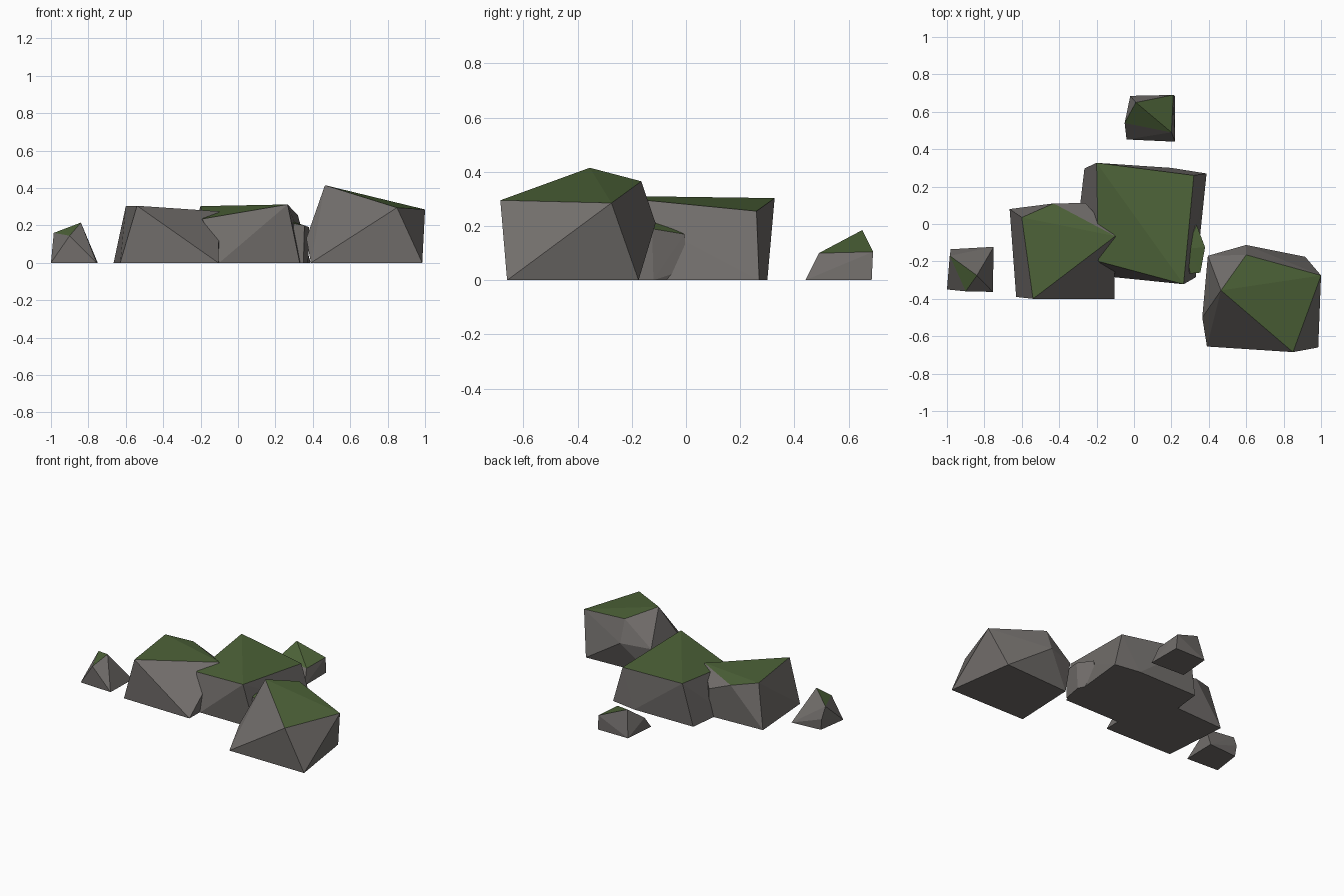
import bpy, bmesh


def material(name, rgb):
    m = bpy.data.materials.new(name)
    m.diffuse_color = (*rgb, 1)
    return m


STONE = material("grey_stone", (0.17, 0.158, 0.15))
MOSS = material("green_moss", (0.075, 0.125, 0.04))


def rock(name, top, base, moss_slope=0.75):
    """Faceted boulder: hull of its corner points, mossy where it faces up."""
    bm = bmesh.new()
    for p in top:
        bm.verts.new(p)
    for x, y in base:
        bm.verts.new((x, y, 0))
    bmesh.ops.convex_hull(bm, input=bm.verts[:])
    loose = [v for v in bm.verts if not v.link_faces]
    bmesh.ops.delete(bm, geom=loose, context='VERTS')
    bmesh.ops.recalc_face_normals(bm, faces=bm.faces[:])
    bm.normal_update()
    for f in bm.faces:
        f.material_index = int(f.normal.z > moss_slope)
        f.smooth = False
    me = bpy.data.meshes.new(name)
    bm.to_mesh(me)
    bm.free()
    me.materials.append(STONE)
    me.materials.append(MOSS)
    ob = bpy.data.objects.new(name, me)
    bpy.context.collection.objects.link(ob)
    return ob


# Tall boulder on the right
rock("tall_boulder",
     [(0.465, -0.355, 0.415), (0.60, -0.165, 0.365), (1.0, -0.275, 0.285),
      (0.85, -0.685, 0.295), (0.60, -0.112, 0.21), (0.365, -0.50, 0.13),
      (0.395, -0.17, 0.20)],
     [(0.39, -0.655), (0.985, -0.66), (0.915, -0.175), (0.41, -0.20)])

# Wide flat boulder in the middle
rock("middle_boulder",
     [(-0.20, 0.327, 0.303), (0.32, 0.26, 0.255), (0.265, -0.322, 0.312),
      (-0.19, -0.20, 0.235)],
     [(0.33, -0.285), (0.388, 0.27), (0.20, 0.30), (-0.265, 0.297),
      (-0.30, 0.0), (-0.10, -0.285)])

# Flat boulder leaning on the left
rock("left_boulder",
     [(-0.60, 0.035, 0.303), (-0.43, 0.11, 0.27), (-0.26, 0.112, 0.20),
      (-0.10, -0.065, 0.275), (-0.54, -0.40, 0.305)],
     [(-0.665, 0.08), (-0.63, -0.39), (-0.105, -0.40), (-0.25, 0.10),
      (-0.10, -0.10)])

# Small stone wedged between the middle and tall boulders
rock("wedged_stone",
     [(0.28, -0.13, 0.225), (0.335, -0.005, 0.17), (0.38, -0.125, 0.19),
      (0.355, -0.26, 0.20), (0.30, -0.265, 0.21), (0.33, 0.0, 0.04)],
     [(0.26, -0.25), (0.35, -0.26), (0.375, -0.12), (0.32, -0.01), (0.25, -0.03)],
     0.6)

# Loose stone at the far left
rock("far_left_stone",
     [(-0.84, -0.275, 0.215), (-0.985, -0.17, 0.16), (-0.90, -0.36, 0.145),
      (-0.98, -0.135, 0.08)],
     [(-1.0, -0.35), (-0.755, -0.363), (-0.75, -0.122), (-0.97, -0.14)],
     0.7)

# Loose stone at the back
rock("back_stone",
     [(0.01, 0.65, 0.185), (0.21, 0.69, 0.105), (0.20, 0.49, 0.10),
      (-0.05, 0.54, 0.10)],
     [(0.22, 0.44), (-0.04, 0.452), (0.218, 0.685), (-0.02, 0.685)],
     0.7)
